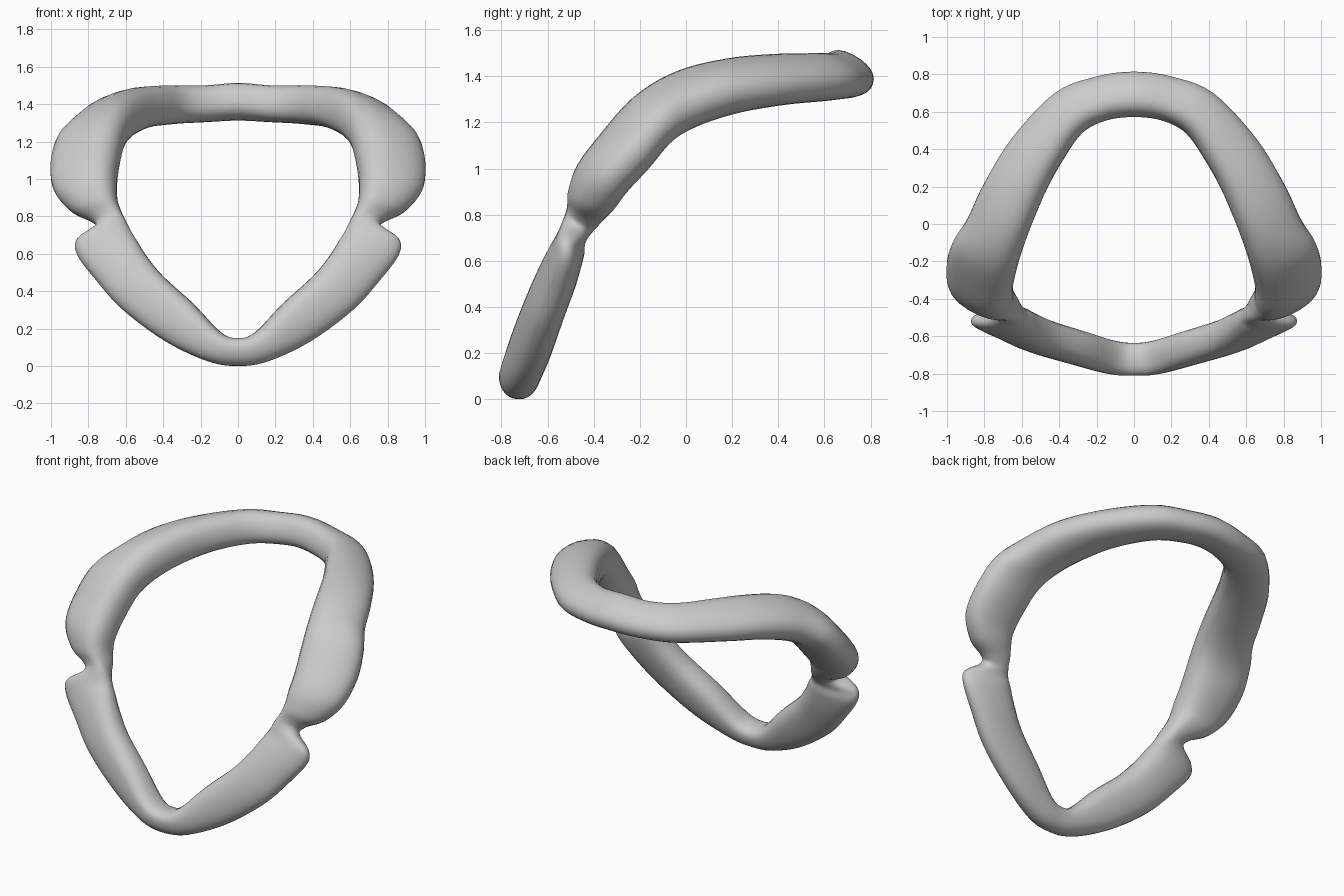
import bpy, math
from mathutils import Vector

if "Cube" in bpy.data.objects:
    bpy.data.objects.remove(bpy.data.objects["Cube"])

# Half of the ring: inner edge xyz, outer edge xyz, half thickness
HALF = [
    (0, -.72, .15, 0, -.73, 0, .085),
    (.09, -.71, .18, .16, -.72, .025, .088),
    (.24, -.66, .335, .385, -.67, .13, .09),
    (.40, -.60, .48, .615, -.615, .30, .088),
    (.49, -.55, .59, .76, -.56, .46, .084),
    (.54, -.51, .67, .86, -.525, .595, .074),
    (.57, -.485, .715, .86, -.515, .68, .062),
    (.60, -.46, .77, .765, -.475, .745, .068),   # notch
    (.625, -.44, .83, .785, -.435, .775, .082),
    (.645, -.42, .89, .895, -.395, .83, .104),
    (.65, -.39, .96, .985, -.33, .94, .116),
    (.645, -.32, 1.06, 1.0, -.205, 1.07, .12),
    (.61, -.18, 1.22, .965, -.09, 1.20, .12),
    (.55, -.01, 1.33, .89, .03, 1.26, .12),
    (.47, .18, 1.38, .80, .22, 1.32, .115),
    (.385, .34, 1.41, .65, .46, 1.345, .105),
    (.28, .49, 1.42, .42, .70, 1.36, .098),
    (.15, .56, 1.43, .20, .785, 1.36, .092),
    (0, .58, 1.445, 0, .81, 1.365, .093),
]
SUB, SIDES, TAPER = 5, 24, .2


def flip(s):
    return (-s[0], s[1], s[2], -s[3], s[4], s[5], s[6])


def smooth(p0, p1, p2, p3, t):
    return .5 * (2 * p1 + (p2 - p0) * t + (2 * p0 - 5 * p1 + 4 * p2 - p3) * t * t
                 + (3 * p1 - p0 - 3 * p2 + p3) * t ** 3)


def rounded(v):
    return math.copysign(abs(v) ** .85, v)


# Mirror into a full loop and interpolate the sections
loop = HALF + [flip(s) for s in HALF[-2:0:-1]]
n = len(loop)
sections = []
for i in range(n):
    ctrl = [loop[(i + k) % n] for k in (-1, 0, 1, 2)]
    for j in range(SUB):
        sections.append([smooth(*c, j / SUB) for c in zip(*ctrl)])

mids = [(Vector(s[:3]) + Vector(s[3:6])) / 2 for s in sections]
m = len(sections)
verts, faces = [], []
for i, s in enumerate(sections):
    across = (Vector(s[3:6]) - Vector(s[:3])) / 2
    along = mids[(i + SUB) % m] - mids[i - SUB]
    normal = along.cross(across).normalized() * s[6]
    for k in range(SIDES):
        a = math.tau * k / SIDES
        c = rounded(math.cos(a))
        # the section is thinner towards its outer edge
        verts.append(mids[i] + across * c + normal * rounded(math.sin(a)) * (1 - TAPER * c))
        k2, i2 = (k + 1) % SIDES, (i + 1) % m
        faces.append((i * SIDES + k, i * SIDES + k2, i2 * SIDES + k2, i2 * SIDES + k))

# Closed ring frame
mesh = bpy.data.meshes.new("ring_frame")
mesh.from_pydata(verts, [], faces)
ring = bpy.data.objects.new("ring_frame", mesh)
bpy.context.collection.objects.link(ring)
bpy.context.view_layer.objects.active = ring
ring.select_set(True)
bpy.ops.object.mode_set(mode='EDIT')
bpy.ops.mesh.select_all(action='SELECT')
bpy.ops.mesh.normals_make_consistent(inside=False)
bpy.ops.object.mode_set(mode='OBJECT')
bpy.ops.object.shade_smooth()
